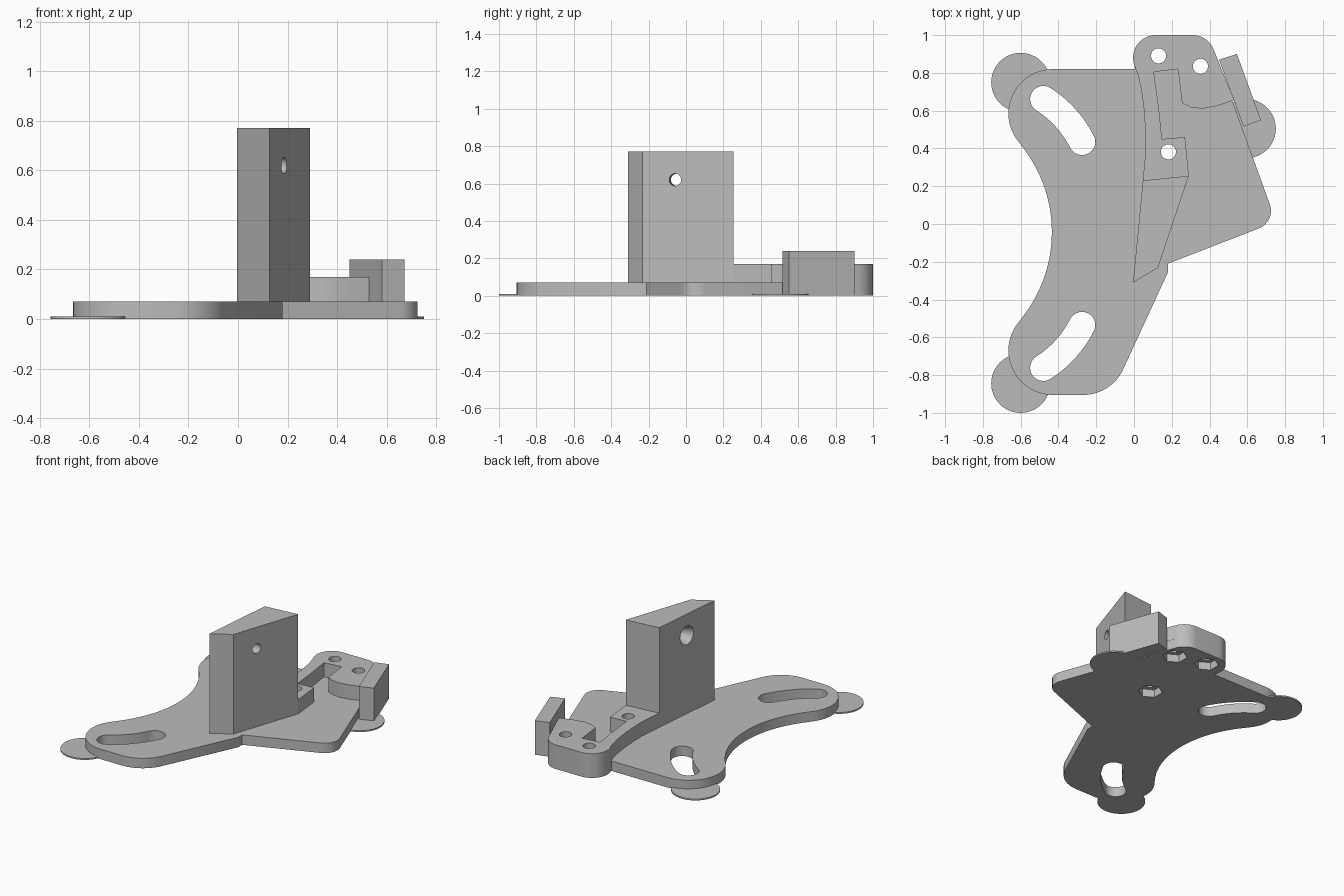
import bpy, bmesh
from math import sin, cos, radians
from mathutils import Vector, Matrix

if "Cube" in bpy.data.objects:
    bpy.data.objects.remove(bpy.data.objects["Cube"])

grey = bpy.data.materials.new("light_grey")
grey.use_nodes = True
colour = (0.5, 0.5, 0.5, 1)
grey.diffuse_color = colour
grey.node_tree.nodes["Principled BSDF"].inputs["Base Color"].default_value = colour


def arc(x, y, r, a0, a1, n=16):
    steps = [radians(a0 + (a1 - a0) * i / n) for i in range(n + 1)]
    return [(x + r * cos(a), y + r * sin(a)) for a in steps]


def finish(name, bm):
    bmesh.ops.recalc_face_normals(bm, faces=bm.faces[:])
    mesh = bpy.data.meshes.new(name)
    bm.to_mesh(mesh)
    bm.free()
    ob = bpy.data.objects.new(name, mesh)
    mesh.materials.append(grey)
    bpy.context.collection.objects.link(ob)
    return ob


def slab(name, outline, z0, z1):
    bm = bmesh.new()
    face = bm.faces.new([bm.verts.new((x, y, z0)) for x, y in outline])
    ext = bmesh.ops.extrude_face_region(bm, geom=[face])
    top = [v for v in ext["geom"] if isinstance(v, bmesh.types.BMVert)]
    bmesh.ops.translate(bm, verts=top, vec=(0, 0, z1 - z0))
    return finish(name, bm)


def rod(name, start, end, r0, r1, sides=32):
    start, end = Vector(start), Vector(end)
    axis = end - start
    turn = axis.to_track_quat('Z', 'Y').to_matrix().to_4x4()
    bm = bmesh.new()
    bmesh.ops.create_cone(bm, cap_ends=True, segments=sides, radius1=r0, radius2=r1,
                          depth=axis.length, matrix=Matrix.Translation((start + end) / 2) @ turn)
    return finish(name, bm)


def cut(ob, cutters):
    for c in cutters:
        c.hide_render = True
        mod = ob.modifiers.new("cut", 'BOOLEAN')
        mod.operation = 'DIFFERENCE'
        mod.solver = 'EXACT'
        mod.object = c
        bpy.context.view_layer.objects.active = ob
        bpy.ops.object.modifier_apply(modifier=mod.name)


# Shared outline of the rounded mounting end
mount_end = arc(0.31, 0.88, 0.12, 20, 90) + arc(0.115, 0.88, 0.12, 90, 195)

# Base plate with two lobes and a concave waist
plate_outline = (arc(-0.27, -0.67, 0.235, -90, -27)
                 + [(0.18, -0.255), (0.18, -0.21)]
                 + arc(0.625, 0.07, 0.1, -70, 20)
                 + mount_end + [(0.007, 0.82)]
                 + arc(-0.43, 0.585, 0.235, 90, 220.4, 28)
                 + arc(-1.164, -0.0425, 0.729, 40.4, -40.4, 32)[1:-1]
                 + arc(-0.43, -0.67, 0.235, 139.6, 270, 28))
base_plate = slab("base_plate", plate_outline, 0, 0.07)

# Raised C-shaped mount
mount_outline = ([(0.29, 0.255), (0.27, 0.46), (0.148, 0.45), (0.133, 0.6), (0.105, 0.805),
                  (0.233, 0.82), (0.254, 0.64), (0.3, 0.618), (0.36, 0.61), (0.44, 0.625),
                  (0.53, 0.655)] + mount_end
                 + [(0.02, 0.79), (0.037, 0.72), (0.053, 0.6), (0.061, 0.48),
                    (0.061, 0.38), (0.047, 0.23)])
mount = slab("raised_mount", mount_outline, 0.07, 0.17)

# Tall tapered wall and small end stop
wall = slab("upright_wall", [(-0.005, -0.31), (0.127, -0.232), (0.29, 0.255), (0.047, 0.23)], 0.07, 0.77)
stop = slab("end_stop", [(0.45, 0.87), (0.58, 0.515), (0.672, 0.55), (0.545, 0.9)], 0, 0.24)

# Thin round corner pads
pads = [slab("corner_pad", arc(x, y, 0.156, 0, 360, 48)[:-1], 0, 0.01)
        for x, y in [(-0.6, 0.75), (-0.6, -0.844), (0.595, 0.505)]]

# Curved slots, mirrored front to back
slot_outline = (arc(-0.787, 0.177, 0.643, 26.7, 57.6)
                + arc(-0.48, 0.661, 0.07, 57.6, 237.6)[1:-1]
                + arc(-0.787, 0.177, 0.503, 57.6, 26.7)
                + arc(-0.275, 0.435, 0.07, -153.3, 26.7)[1:-1])
slots = [slab("slot_cutter", slot_outline, -0.1, 0.2),
         slab("slot_cutter", [(x, -0.1 - y) for x, y in slot_outline], -0.1, 0.2)]

# Bolt holes with hexagonal nut pockets underneath
bolts, pockets = [], []
for x, y in [(0.13, 0.89), (0.352, 0.835), (0.182, 0.382)]:
    bolts.append(rod("bolt_cutter", (x, y, -0.1), (x, y, 0.3), 0.04, 0.04))
    pockets.append(rod("nut_cutter", (x, y, -0.1), (x, y, 0.055), 0.08, 0.08, 6))

# Cross bore in the wall, flared on one side
axis = Vector((0.994, -0.11, 0))
mouth = Vector((0.025, -0.04, 0.62))
bore = rod("bore_cutter", mouth - axis * 0.2, mouth + axis * 0.4, 0.033, 0.033)
flare = rod("flare_cutter", mouth - axis * 0.02, mouth + axis * 0.07, 0.072, 0.033)

cut(base_plate, slots + bolts + pockets)
cut(mount, bolts)
cut(wall, [flare, bore])
cut(pads[0], slots[:1])
cut(pads[1], slots[1:])
for c in slots + bolts + pockets + [bore, flare]:
    bpy.data.objects.remove(c)

# Smooth the curved sides and keep the edges crisp
for ob in [base_plate, mount, wall, stop] + pads:
    bpy.ops.object.select_all(action='DESELECT')
    ob.select_set(True)
    bpy.context.view_layer.objects.active = ob
    bpy.ops.object.shade_smooth_by_angle(angle=radians(25))
